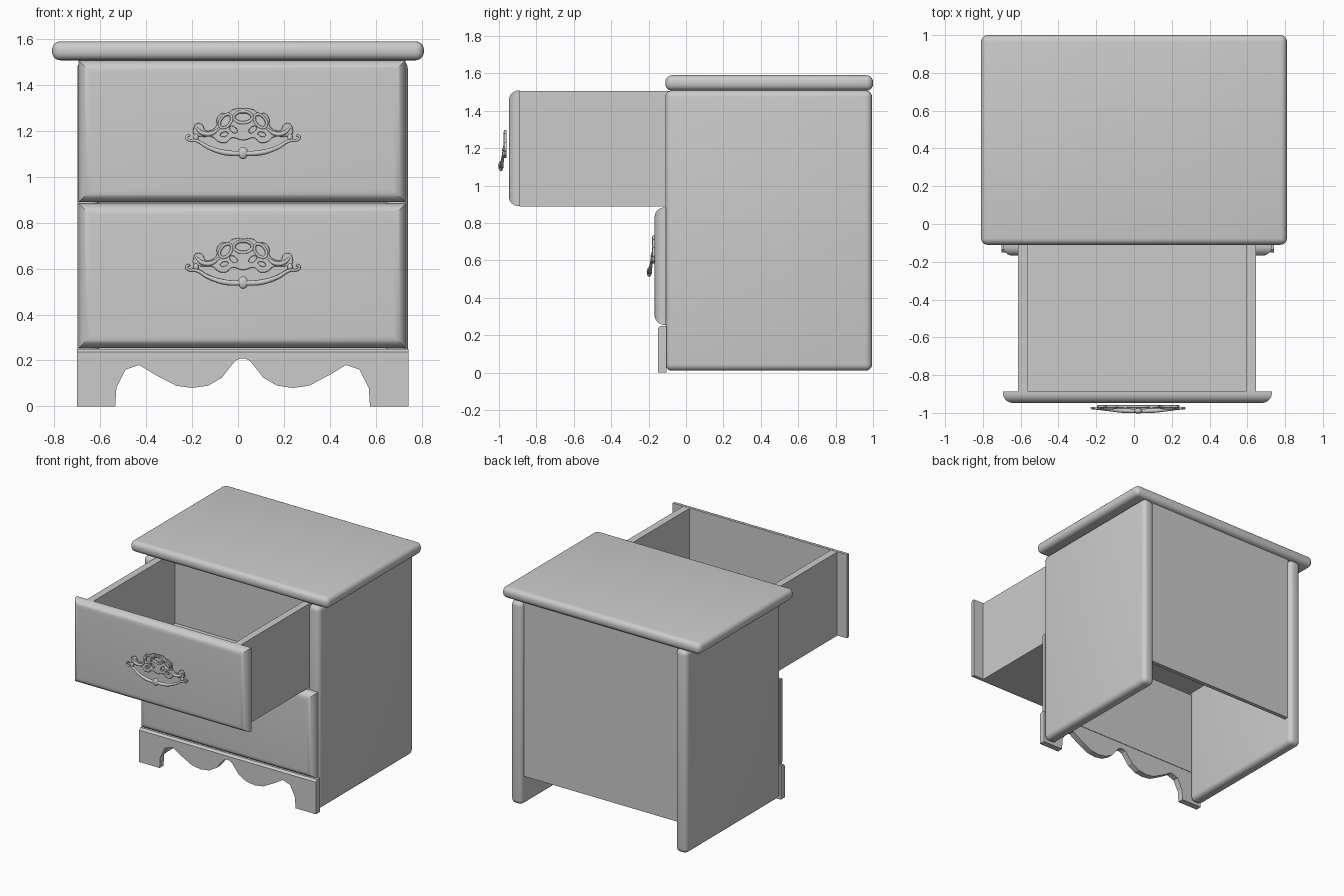
import bpy, bmesh, math
from mathutils import Matrix, Vector

if "Cube" in bpy.data.objects:
    bpy.data.objects.remove(bpy.data.objects["Cube"])

CX = 0.02          # body and drawers sit slightly right of the top's centre


def finish(name, me, angle=35):
    for p in me.polygons:
        p.use_smooth = True
    me.set_sharp_from_angle(angle=math.radians(angle))
    ob = bpy.data.objects.new(name, me)
    bpy.context.collection.objects.link(ob)
    return ob


def box(name, x, y, z, bevel=0.0, front_only=False, seg=5):
    bm = bmesh.new()
    bmesh.ops.create_cube(bm, size=1)
    for v in bm.verts:
        v.co = [(a + b) / 2 + c * (b - a) for c, (a, b) in zip(v.co, (x, y, z))]
    if bevel:
        edges = [e for e in bm.edges
                 if not front_only or all(v.co.y < y[0] + 1e-4 for v in e.verts)]
        bmesh.ops.bevel(bm, geom=edges, offset=bevel, segments=seg, profile=0.5,
                        affect='EDGES', clamp_overlap=True)
    me = bpy.data.meshes.new(name)
    bm.to_mesh(me)
    bm.free()
    return finish(name, me)


def curve_to_mesh(name, cu, matrix):
    tmp = bpy.data.objects.new(name + "_tmp", cu)
    bpy.context.collection.objects.link(tmp)
    dg = bpy.context.evaluated_depsgraph_get()
    me = bpy.data.meshes.new_from_object(tmp.evaluated_get(dg))
    bpy.data.objects.remove(tmp)
    me.transform(matrix)
    return finish(name, me, 50)


def add_spline(cu, pts, cyclic=True, radii=None):
    s = cu.splines.new('BEZIER')
    s.bezier_points.add(len(pts) - 1)
    s.use_cyclic_u = cyclic
    s.resolution_u = 5
    for i, (bp, p) in enumerate(zip(s.bezier_points, pts)):
        bp.co = Vector(p).to_3d()
        bp.handle_left_type = bp.handle_right_type = 'AUTO'
        if radii:
            bp.radius = radii[i]


def oval(cx, cy, rx, ry, tilt=0):
    c, s = math.cos(tilt), math.sin(tilt)
    out = []
    for k in range(8):
        u, v = rx * math.cos(k * math.pi / 4), ry * math.sin(k * math.pi / 4)
        out.append((cx + u * c - v * s, cy + u * s + v * c))
    return out


# Cabinet top and carcass
box("cabinet_top", (-0.81, 0.81), (-0.11, 1.0), (1.508, 1.59), 0.035)
for side, s in (("left", -1), ("right", 1)):
    xs = sorted((CX + s * 0.72, CX + s * 0.625))
    box(side + "_side_panel", xs, (-0.11, 0.995), (0.01, 1.508), 0.035)
box("back_panel", (CX - 0.63, CX + 0.63), (0.935, 0.965), (0.22, 1.508))

# Scalloped apron with feet
half = [(-0.555, 0), (-0.55, 0.08), (-0.51, 0.16), (-0.45, 0.18), (-0.385, 0.14),
        (-0.29, 0.09), (-0.22, 0.08), (-0.15, 0.09), (-0.09, 0.125),
        (-0.055, 0.17), (-0.03, 0.2)]
edge = half + [(-0.01, 0.208), (0.01, 0.208)] + [(-x, z) for x, z in reversed(half)]
outline = [(-0.722, 0)] + edge + [(0.722, 0), (0.722, 0.25), (-0.722, 0.25)]
bm = bmesh.new()
face = bm.faces.new([bm.verts.new((CX + x, -0.15, z)) for x, z in outline])
ext = bmesh.ops.extrude_face_region(bm, geom=[face])
bmesh.ops.translate(bm, vec=(0, 0.045, 0),
                    verts=[g for g in ext["geom"] if isinstance(g, bmesh.types.BMVert)])
top_edge = [e for e in bm.edges
            if all(v.co.z > 0.249 and v.co.y < -0.149 for v in e.verts)]
bmesh.ops.bevel(bm, geom=top_edge, offset=0.014, segments=1, affect='EDGES')
bmesh.ops.recalc_face_normals(bm, faces=bm.faces)
apron_mesh = bpy.data.meshes.new("apron")
bm.to_mesh(apron_mesh)
bm.free()
finish("apron", apron_mesh, 20)


# Ornate pull: pierced plate, swinging bail, centre bead and posts
def handle(name, y, z):
    base = Matrix.Translation((0.022, y, z)) @ Matrix.Rotation(math.pi / 2, 4, 'X')
    cu = bpy.data.curves.new(name, 'CURVE')
    cu.dimensions = '2D'
    cu.fill_mode = 'BOTH'
    cu.extrude = 0.004
    cu.bevel_depth = 0.003
    cu.bevel_resolution = 1
    wing = [(0.045, 0.12), (0.06, 0.108), (0.095, 0.103), (0.112, 0.08), (0.112, 0.055),
            (0.14, 0.03), (0.165, 0.03), (0.18, 0.055), (0.2, 0.06), (0.213, 0.04),
            (0.21, 0.015), (0.18, 0.008), (0.13, 0.005), (0.105, -0.015),
            (0.075, -0.018), (0.05, 0.002)]
    add_spline(cu, [(0, 0.124)] + wing + [(0, -0.008)] + [(-a, b) for a, b in reversed(wing)])
    add_spline(cu, oval(0, 0.09, 0.036, 0.02))
    for s in (-1, 1):
        add_spline(cu, oval(s * 0.076, 0.073, 0.03, 0.018, -s * 0.9))
        add_spline(cu, oval(s * 0.042, 0.036, 0.022, 0.014, s * 0.7))
        add_spline(cu, oval(s * 0.082, 0.015, 0.02, 0.012, -s * 0.3))
    curve_to_mesh(name + "_plate", cu, base)

    # raised scrolls around the crown and along the wings
    cu = bpy.data.curves.new(name, 'CURVE')
    cu.dimensions = '3D'
    cu.bevel_depth = 0.006
    cu.bevel_resolution = 2
    cu.use_fill_caps = True
    add_spline(cu, [(a, b, 0.005) for a, b in oval(0, 0.09, 0.041, 0.025)])
    for s in (-1, 1):
        add_spline(cu, [(a, b, 0.005) for a, b in oval(s * 0.076, 0.073, 0.034, 0.022, -s * 0.9)])
        add_spline(cu, [(s * 0.105, 0.04, 0.005), (s * 0.14, 0.018, 0.007),
                        (s * 0.18, 0.022, 0.007), (s * 0.205, 0.045, 0.005)],
                   False, [0.8, 1.6, 1.6, 0.8])
    curve_to_mesh(name + "_scrolls", cu, base)

    # bail
    cu = bpy.data.curves.new(name, 'CURVE')
    cu.dimensions = '3D'
    cu.bevel_depth = 0.01
    cu.bevel_resolution = 3
    cu.use_fill_caps = True
    arc = [(0.232, 0.012, 0.008), (0.246, 0.003, 0.009), (0.236, -0.01, 0.01), (0.205, -0.012, 0.012),
           (0.15, -0.042, 0.017), (0.08, -0.064, 0.022)]
    rad = [0.5, 0.6, 0.6, 0.7, 0.9, 1.2]
    add_spline(cu, arc + [(0, -0.068, 0.024)] + [(-a, b, c) for a, b, c in reversed(arc)],
               False, rad + [1.1] + rad[::-1])
    curve_to_mesh(name + "_bail", cu, base)

    for part, x, dz, out, size in (("bead", 0, -0.066, 0.024, (0.022, 0.027, 0.014)),
                                   ("left_post", -0.205, 0.002, 0.006, (0.012, 0.016, 0.012)),
                                   ("right_post", 0.205, 0.002, 0.006, (0.012, 0.016, 0.012))):
        bm = bmesh.new()
        bmesh.ops.create_uvsphere(bm, u_segments=16, v_segments=10, radius=1)
        bmesh.ops.scale(bm, vec=size, verts=bm.verts)
        bmesh.ops.translate(bm, vec=(x, dz, out), verts=bm.verts)
        me = bpy.data.meshes.new(name + part)
        bm.to_mesh(me)
        bm.free()
        me.transform(base)
        finish(name + "_" + part, me)


# Drawer fronts with rounded faces
fx = (CX - 0.714, CX + 0.71)
box("upper_drawer_front", fx, (-0.947, -0.887), (0.89, 1.508), 0.052, True, 8)
box("lower_drawer_front", fx, (-0.168, -0.108), (0.255, 0.883), 0.052, True, 8)
handle("upper_handle", -0.966, 1.17)
handle("lower_handle", -0.172, 0.605)

# Open upper drawer box
x0, x1, t, yb = -0.614, 0.645, 0.053, 0.12
box("drawer_left_wall", (x0, x0 + t), (-0.89, yb), (0.888, 1.506))
box("drawer_right_wall", (x1 - t, x1), (-0.89, yb), (0.888, 1.506))
box("drawer_back_wall", (x0 + t, x1 - t), (yb - t, yb), (0.888, 1.506))
box("drawer_floor", (x0 + t, x1 - t), (-0.89, yb - t), (0.888, 0.98))
